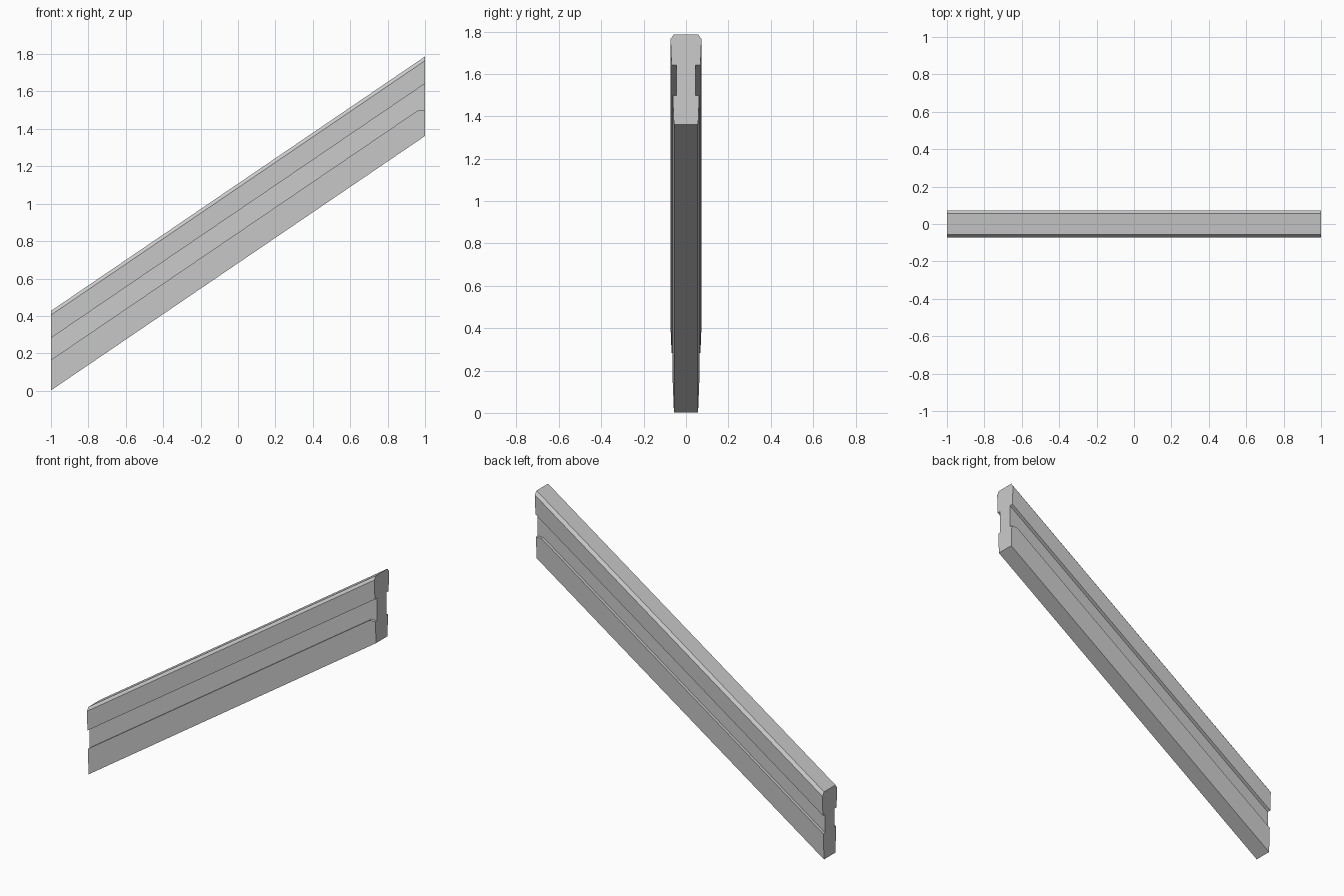
import bpy
import bmesh

default = bpy.data.objects.get("Cube")
if default:
    bpy.data.objects.remove(default, do_unlink=True)

grey = bpy.data.materials.new("plain grey")
grey.use_nodes = True
colour = (0.6, 0.6, 0.6, 1)
grey.diffuse_color = colour
grey.node_tree.nodes["Principled BSDF"].inputs["Base Color"].default_value = colour

SLOPE = 0.68      # rise per unit of length
BASE = 0.002
HEIGHT = 0.425
SHOULDER = 0.403  # where the top chamfer starts
GROOVE_TOP, GROOVE_LOW = 0.28, 0.163
WIDE, NARROW, WEB = 0.073, 0.057, 0.045


def side_y(h):
    """Half width of the tapered side at height h."""
    return NARROW + (WIDE - NARROW) * h / SHOULDER


def section(bm, x, groove_low):
    """One upright cross-section, mirrored about y = 0."""
    half = [(NARROW, 0), (side_y(groove_low), groove_low),
            (WEB, groove_low), (WEB, GROOVE_TOP),
            (side_y(GROOVE_TOP), GROOVE_TOP),
            (WIDE, SHOULDER), (NARROW, HEIGHT)]
    loop = half + [(-y, h) for y, h in reversed(half)]
    z = BASE + SLOPE * (x + 1)
    return [bm.verts.new((x, y, z + h)) for y, h in loop]


# Sloping rail, with the groove ledge levelled off at the upper end
bm = bmesh.new()
level_x = 0.96
level_drop = SLOPE * (1 - level_x)
rings = [section(bm, -1, GROOVE_LOW),
         section(bm, level_x, GROOVE_LOW),
         section(bm, 1, GROOVE_LOW - level_drop)]
for a, b in zip(rings, rings[1:]):
    for i in range(len(a)):
        j = (i + 1) % len(a)
        bm.faces.new((a[i], a[j], b[j], b[i]))
bm.faces.new(rings[0])
bm.faces.new(rings[-1])
bmesh.ops.recalc_face_normals(bm, faces=bm.faces[:])

mesh = bpy.data.meshes.new("sloping_rail")
bm.to_mesh(mesh)
bm.free()
mesh.materials.append(grey)
rail = bpy.data.objects.new("sloping_rail", mesh)
bpy.context.collection.objects.link(rail)
